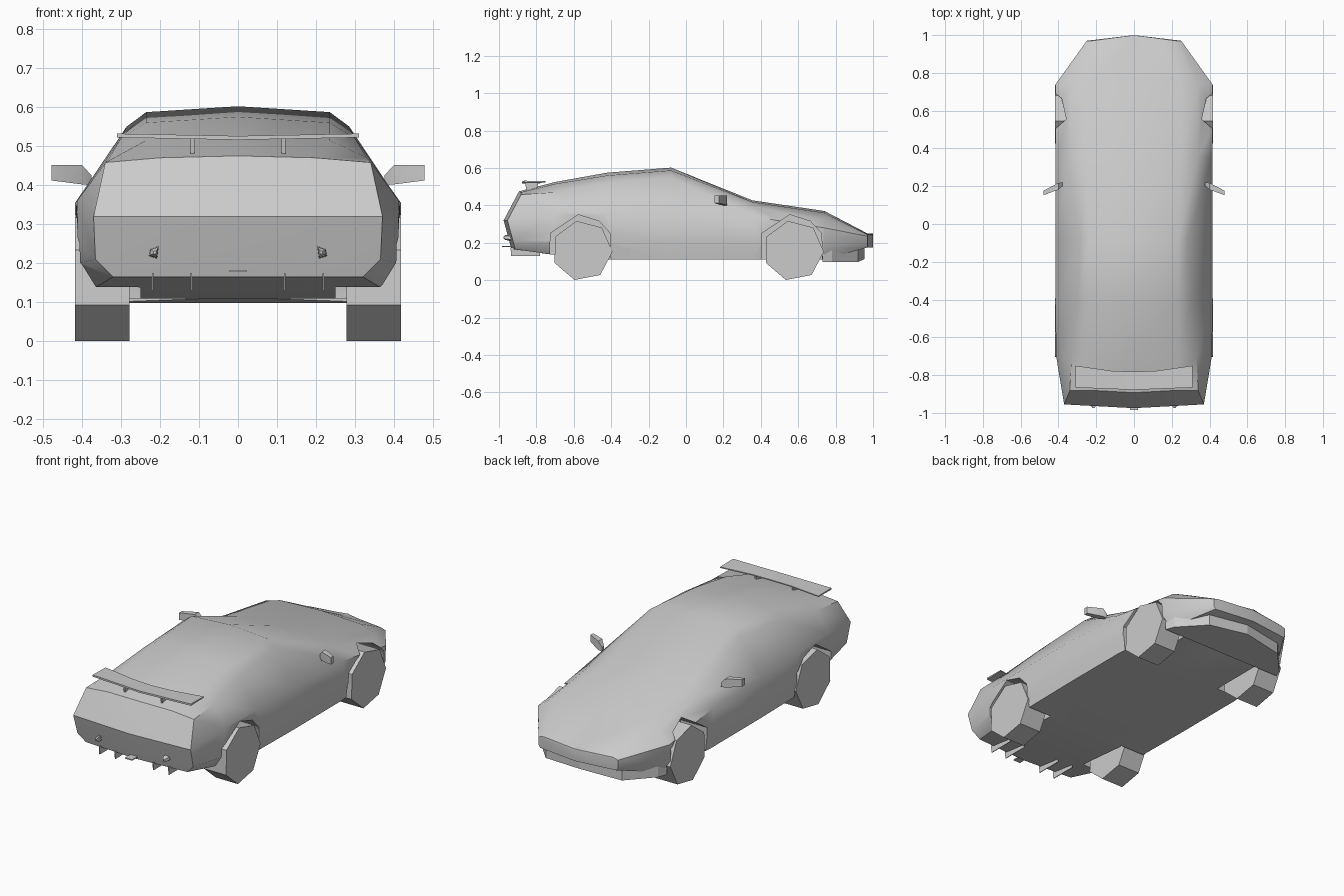
import bpy, bmesh, math
from mathutils import Vector

cube = bpy.data.objects.get("Cube")
if cube:
    bpy.data.objects.remove(cube, do_unlink=True)

# One plain grey for the whole car
grey = bpy.data.materials.new("plain_grey")
grey.use_nodes = True
colour = (0.6, 0.6, 0.6, 1)
grey.diffuse_color = colour
grey.node_tree.nodes["Principled BSDF"].inputs["Base Color"].default_value = colour


def finish(name, bm, smooth=None):
    """Turn a bmesh into a named object with consistent normals."""
    bmesh.ops.remove_doubles(bm, verts=bm.verts, dist=0.0005)
    bmesh.ops.recalc_face_normals(bm, faces=bm.faces)
    mesh = bpy.data.meshes.new(name)
    bm.to_mesh(mesh)
    bm.free()
    mesh.materials.append(grey)
    obj = bpy.data.objects.new(name, mesh)
    bpy.context.collection.objects.link(obj)
    if smooth:
        shade(obj, smooth)
    return obj


def select(obj):
    bpy.ops.object.select_all(action='DESELECT')
    obj.select_set(True)
    bpy.context.view_layer.objects.active = obj


def shade(obj, degrees):
    select(obj)
    bpy.ops.object.shade_smooth_by_angle(angle=math.radians(degrees))


def loft(name, rings, smooth=None, caps=True):
    """Skin closed rings of equal length."""
    bm = bmesh.new()
    rows = [[bm.verts.new(p) for p in ring] for ring in rings]
    count = len(rows[0])
    for a, b in zip(rows, rows[1:]):
        for i in range(count):
            j = (i + 1) % count
            bm.faces.new((a[i], a[j], b[j], b[i]))
    if caps:
        bm.faces.new(rows[0])
        bm.faces.new(rows[-1])
    return finish(name, bm, smooth)


def prism_x(name, outline, x0, x1):
    """Extrude a (y, z) outline along x."""
    return loft(name, [[(x, y, z) for y, z in outline] for x in (x0, x1)])


def both_ways(half):
    """Mirror an outline that starts and ends on the centre line."""
    return half + [Vector((-p.x, p.y, p.z)) for p in reversed(half[1:-1])]


def tail_y(z):
    """Rear face profile: leans forward above and below its bulge."""
    return -0.975 + (0.53 * (z - 0.32) if z > 0.32 else 0.27 * (0.32 - z))


# Body stations: y, roof z, then x, z of roof edge, shoulder, belt, side, sill
stations = [
    (-.95, .475, .20, .470, .34, .458, .37, .32, .365, .21, .32, .165),
    (-.70, .525, .235, .515, .33, .47, .412, .36, .41, .20, .37, .135),
    (-.42, .575, .235, .56, .30, .52, .417, .355, .416, .20, .40, .11),
    (-.08, .602, .235, .587, .285, .55, .415, .355, .415, .20, .405, .11),
    (.355, .427, .25, .418, .34, .395, .415, .34, .416, .20, .405, .11),
    (.74, .37, .25, .36, .34, .335, .415, .28, .41, .18, .37, .11),
    (.97, .25, .15, .247, .22, .244, .25, .235, .25, .19, .24, .175),
]


def station_ring(station, pinch=1):
    y, roof = station[:2]
    half = [Vector((0, y, roof))]
    half += [Vector((x * pinch, y, z)) for x, z in zip(station[2::2], station[3::2])]
    half.append(Vector((0, y, station[-1])))
    return both_ways(half)


tail = station_ring(stations[0])
tail_middle = station_ring(stations[0], 0)
for p in tail:
    p.y = tail_y(p.z) + 0.02 * min(1, abs(p.x) / 0.3)
for p in tail_middle:
    p.y = tail_y(p.z)
nose_middle = station_ring(stations[-1], 0)
for p in nose_middle:
    p.y = 1.0
rings = [tail_middle, tail] + [station_ring(s) for s in stations[1:]] + [nose_middle]
body = loft("body", rings, caps=False)

# Wheel arches cut from the body
arch = [(-.165, 0), (-.16, .25), (-.01, .35), (.1, .315), (.16, .25), (.165, 0)]
for axle in (-0.565, 0.565):
    for side in (-1, 1):
        outline = [(axle + y, z) for y, z in arch]
        cutter = prism_x("arch_cutter", outline, side * 0.25, side * 0.6)
        cutter.hide_render = True
        select(body)
        cut = body.modifiers.new("wheel_arch", 'BOOLEAN')
        cut.operation = 'DIFFERENCE'
        cut.solver = 'EXACT'
        cut.object = cutter
        bpy.ops.object.modifier_apply(modifier=cut.name)
        bpy.data.objects.remove(cutter, do_unlink=True)
shade(body, 42)

# Seven-sided wheels
for place, axle in (("rear", -0.555), ("front", 0.575)):
    for label, side in (("right", -1), ("left", 1)):
        angles = [math.radians(-2) + math.tau * i / 7 for i in range(7)]
        outline = [(axle + 0.162 * math.cos(a), 0.158 + 0.162 * math.sin(a))
                   for a in angles]
        prism_x(f"{place}_{label}_wheel", outline, side * 0.278, side * 0.417)

# Front lip under the nose
plan = [(0, .73), (.39, .73), (.37, .78), (.24, .92), (0, .955)]
loft("front_lip", [both_ways([Vector((x, y, z + (0.015 if x == 0 else 0)))
                              for x, y in plan]) for z in (0.098, 0.17)])

# Rear wing: thin blade with a bowed leading edge
wing = []
for x in (-0.31, -0.12, 0, 0.12, 0.31):
    end = abs(x) / 0.31
    lead = -0.782 + 0.032 * end ** 2
    trail = -0.878 + 0.012 * end
    lift = 0.518 + 0.006 * end
    wing.append([(x, lead, lift), (x, lead, lift + 0.006),
                 (x, trail, lift + 0.008), (x, trail, lift - 0.002)])
loft("rear_wing", wing, 40)

for label, side in (("right", -1), ("left", 1)):
    # Wing post
    post = [(-.85, .46), (-.80, .46), (-.79, .522), (-.86, .522)]
    prism_x(f"{label}_wing_post", post, side * 0.112, side * 0.122)

    # Door mirror: flat stalk flaring to an angled housing
    mirror = []
    for x, y, low, high, thick in ((.375, .212, .40, .425, .008),
                                   (.40, .20, .402, .452, .018),
                                   (.478, .165, .412, .452, .012)):
        mirror.append([(side * x, y - thick, low), (side * x, y + thick, low),
                       (side * x, y + thick, high), (side * x, y - thick, high)])
    loft(f"{label}_mirror", mirror, 30)

    # Tail nub: small tapered teardrop
    nub = []
    for y, size in ((-.93, .016), (-.965, .014), (-.975, .005)):
        nub.append([(side * 0.212 + size * u, y, 0.228 + size * v)
                    for u, v in ((-side * .3, -1), (side, -.6), (side * .8, .5),
                                 (-side * .6, 1))])
    loft(f"{label}_tail_nub", nub, 40)

    # Diffuser fins
    for kind, x in (("inner", 0.12), ("outer", 0.218)):
        fin = [(-.938, .175), (-.935, .13), (-.78, .13), (-.78, .175)]
        prism_x(f"{label}_{kind}_fin", fin, side * (x - .002), side * (x + .002))

# Tow loop at the centre of the tail
loop = [(-.93, .183), (-.985, .183), (-.985, .177), (-.93, .177)]
prism_x("tow_loop", loop, -0.022, 0.022)
